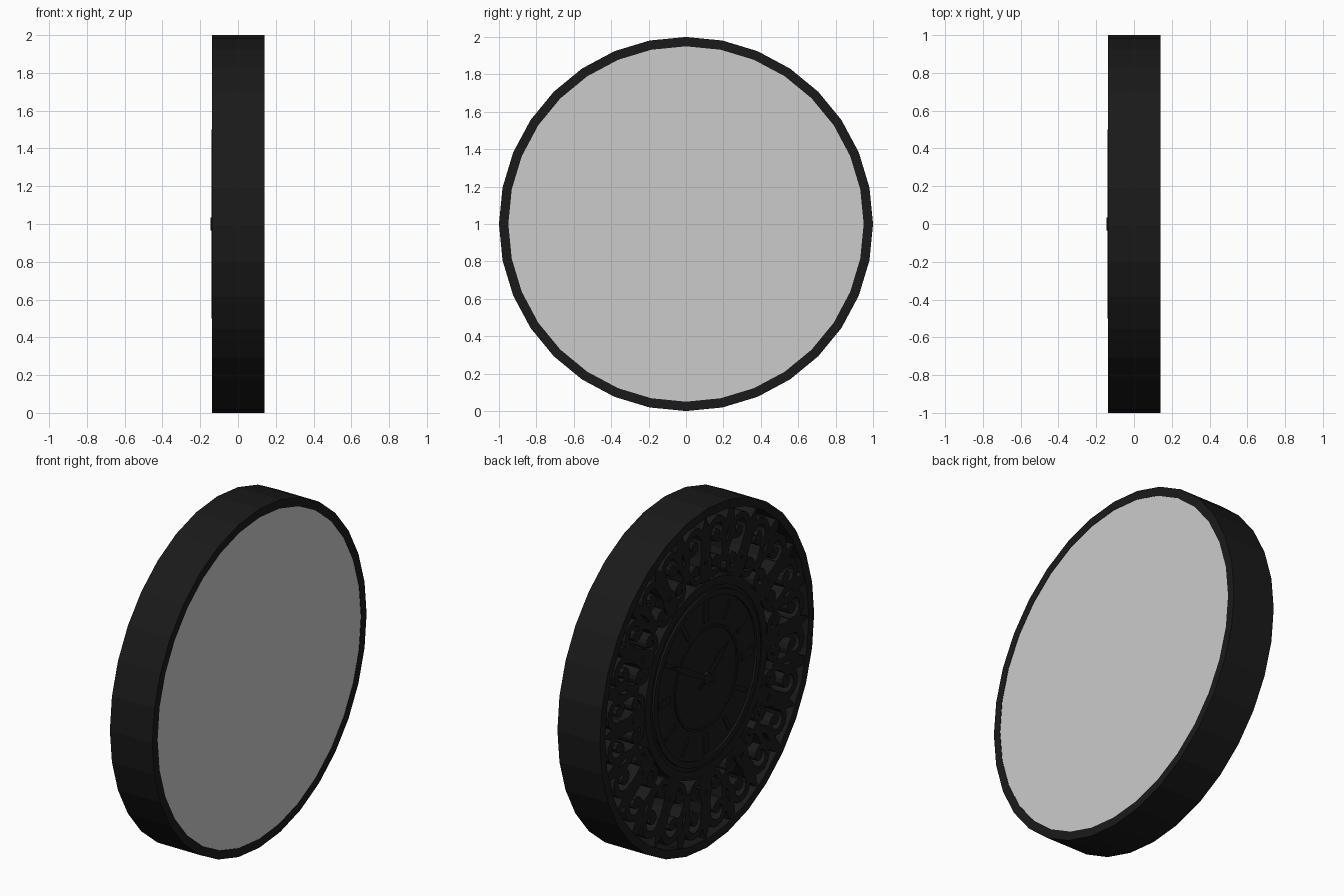
import bpy, bmesh
from math import sin, cos, pi, tau, radians
from mathutils import Vector

if "Cube" in bpy.data.objects:
    bpy.data.objects.remove(bpy.data.objects["Cube"])

black = bpy.data.materials.new("black_metal")
black.diffuse_color = (0.01, 0.01, 0.01, 1)
black.use_nodes = True
black.node_tree.nodes["Principled BSDF"].inputs["Base Color"].default_value = black.diffuse_color
CZ = 1.0          # height of the clock centre
BACK = 0.134      # fretwork runs back to the backing disc


def finish(bm, name, mat=black):
    bmesh.ops.recalc_face_normals(bm, faces=bm.faces)
    me = bpy.data.meshes.new(name)
    bm.to_mesh(me)
    bm.free()
    ob = bpy.data.objects.new(name, me)
    bpy.context.collection.objects.link(ob)
    if mat:
        me.materials.append(mat)
    return ob


def strip(bm, left, right, x0, x1, closed=False):
    """Solid band between two 2D outlines (y, z about the centre), from x0 to x1."""
    rows = []
    for a, b in zip(left, right):
        rows.append([bm.verts.new((x, p[0], p[1] + CZ))
                     for x, p in ((x0, a), (x0, b), (x1, b), (x1, a))])
    n = len(rows)
    for i in range(n if closed else n - 1):
        r, s = rows[i], rows[(i + 1) % n]
        for k in range(4):
            bm.faces.new((r[k], r[(k + 1) % 4], s[(k + 1) % 4], s[k]))
    if not closed:
        bm.faces.new(rows[0])
        bm.faces.new(rows[-1])


def circle(r, n=32, c=(0, 0)):
    return [(c[0] + r * cos(tau * i / n), c[1] + r * sin(tau * i / n)) for i in range(n)]


def ring(name, r_in, r_out, x0, x1, n=32):
    bm = bmesh.new()
    strip(bm, circle(r_in, n), circle(r_out, n), x0, x1, True)
    return finish(bm, name)


def prism(bm, pts, x0, x1):
    a = [bm.verts.new((x0, y, z + CZ)) for y, z in pts]
    b = [bm.verts.new((x1, y, z + CZ)) for y, z in pts]
    bm.faces.new(a)
    bm.faces.new(b)
    for i in range(len(a)):
        j = (i + 1) % len(a)
        bm.faces.new((a[i], a[j], b[j], b[i]))


def spin(pts, ang, side=1):
    """Place a motif drawn along +z at a clock angle, mirrored when side is -1."""
    return [(side * p[0] * cos(ang) + p[1] * sin(ang),
             -side * p[0] * sin(ang) + p[1] * cos(ang)) for p in pts]


def ribbon(bm, path, w0, w1, x0, x1):
    left, right = [], []
    n = len(path)
    for i, p in enumerate(path):
        a, b = Vector(path[max(i - 1, 0)]), Vector(path[min(i + 1, n - 1)])
        t = (b - a).normalized()
        w = (w0 + (w1 - w0) * i / (n - 1)) / 2
        left.append((p[0] - t.y * w, p[1] + t.x * w))
        right.append((p[0] + t.y * w, p[1] - t.x * w))
    strip(bm, left, right, x0, x1)


def scroll(c, r0, r1, a0, a1, n=14):
    out = []
    for i in range(n + 1):
        f = i / n
        a, r = radians(a0 + (a1 - a0) * f), r0 + (r1 - r0) * f
        out.append((c[0] + r * cos(a), c[1] + r * sin(a)))
    return out


# case: outer rim and pale backing disc
ring("outer_rim", 0.95, 1.0, -0.137, 0.14)
bm = bmesh.new()
prism(bm, circle(0.952), BACK, 0.138)
finish(bm, "backing_disc", None)

# pierced scrollwork, twelve mirrored motifs
bm = bmesh.new()
X0 = -0.13
for k in range(12):
    ang = tau * k / 12
    # central leaf with a bud below it
    leaf = [(0, 0.96), (0.035, 0.87), (0.045, 0.81), (0.02, 0.72), (0, 0.66),
            (-0.02, 0.72), (-0.045, 0.81), (-0.035, 0.87)]
    prism(bm, spin(leaf, ang), X0, BACK)
    prism(bm, spin(circle(0.035, 10, (0, 0.615)), ang), X0, BACK)
    for s in (1, -1):
        big = scroll((0.115, 0.82), 0.095, 0.03, 200, -160)
        small = scroll((0.085, 0.645), 0.07, 0.022, 160, 500)
        stem = [(0.0, 0.56), (0.03, 0.61), (0.035, 0.67), (0.025, 0.73), (0.03, 0.80)]
        link = [(0.155, 0.63), (0.175, 0.70), (0.17, 0.76), (0.20, 0.83), (0.245, 0.92)]
        for path, w0, w1 in ((big, 0.045, 0.03), (small, 0.04, 0.03),
                             (stem, 0.05, 0.03), (link, 0.04, 0.045)):
            ribbon(bm, spin(path, ang, s), w0, w1, X0, BACK)
    # curl centres
    for s in (1, -1):
        for c, r in (((0.105, 0.81), 0.03), ((0.085, 0.645), 0.024)):
            prism(bm, spin(circle(r, 8, c), ang, s), X0, BACK)
finish(bm, "scrollwork")

# dial with its raised borders
ring("scrollwork_inner_band", 0.52, 0.57, -0.133, BACK)
bm = bmesh.new()
prism(bm, circle(0.525), -0.128, BACK)
finish(bm, "dial")
ring("dial_border", 0.465, 0.5, -0.14, -0.12)
ring("dial_inner_border", 0.285, 0.3, -0.134, -0.12)

# hour markers
bm = bmesh.new()
for k in range(12):
    w = 0.022 if k % 3 == 0 else 0.013
    bar = [(-w, 0.33), (w, 0.33), (w, 0.44), (-w, 0.44)]
    prism(bm, spin(bar, tau * k / 12), -0.134, -0.12)
finish(bm, "hour_markers")

# hands and hub
for name, length, width, deg, x in (("hour_hand", 0.25, 0.026, -55, -0.137),
                                    ("minute_hand", 0.40, 0.02, 60, -0.141)):
    bm = bmesh.new()
    hand = [(-0.01, -0.07), (0.01, -0.07), (width, length * 0.6), (0, length),
            (-width, length * 0.6)]
    prism(bm, spin(hand, radians(deg)), x, x + 0.004)
    finish(bm, name)
bm = bmesh.new()
prism(bm, circle(0.035, 16), -0.145, -0.12)
finish(bm, "hub")
